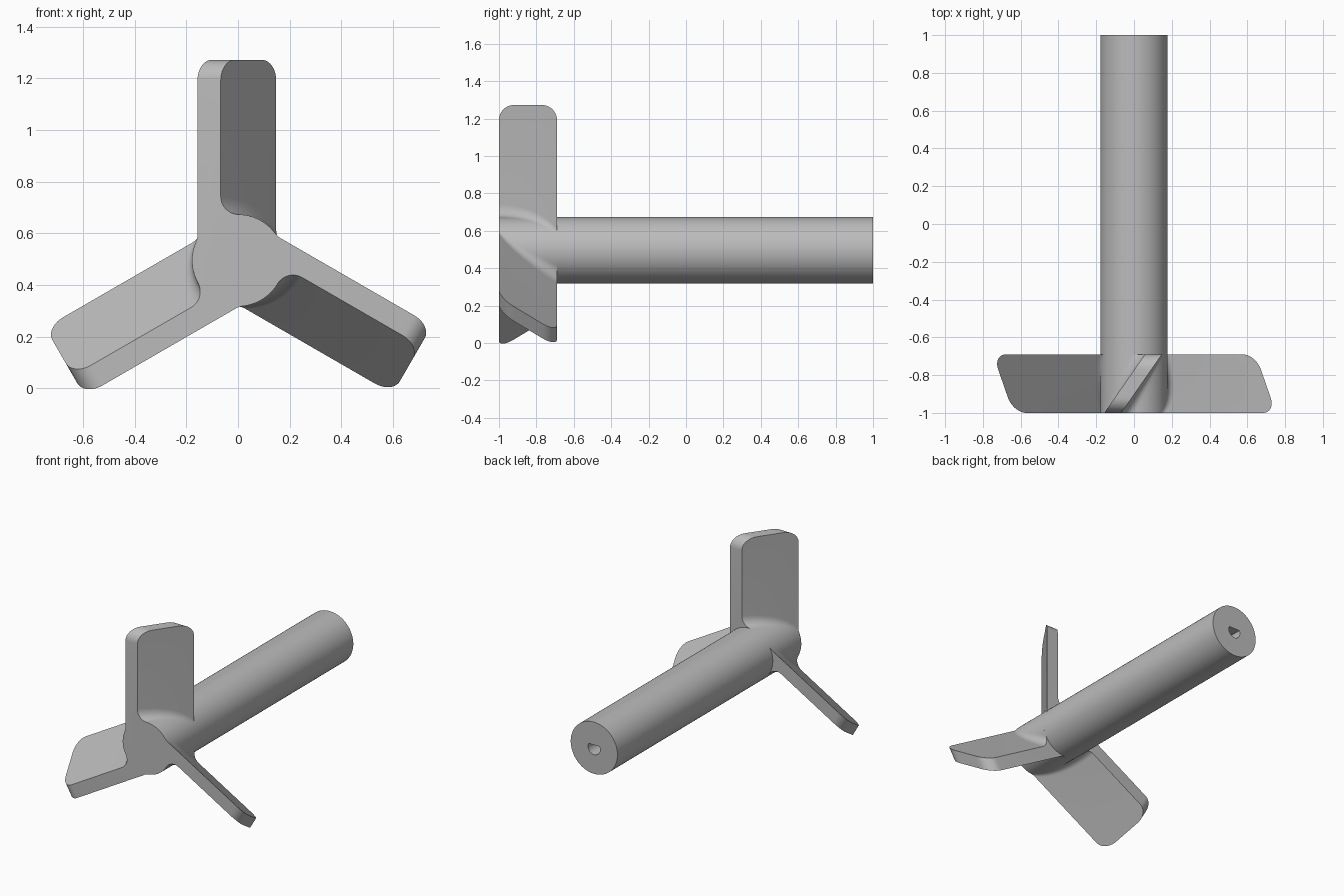
import bpy, bmesh
from math import sin, cos, pi, sqrt, atan2, radians

cube = bpy.data.objects.get("Cube")
if cube:
    bpy.data.objects.remove(cube)

AXIS_Z = 0.495               # height of the shaft axis
R = 0.178                    # hub and shaft radius
FRONT, BACK, END = -1.0, -0.69, 1.0
LEFT, RIGHT, WIDTH = -0.157, 0.148, 0.09   # slanted blade section
TIP, CORNER, FILLET = 0.777, 0.08, 0.07

grey = bpy.data.materials.new("plain grey")
grey.use_nodes = True
colour = (0.5, 0.5, 0.5, 1)
grey.diffuse_color = colour
grey.node_tree.nodes["Principled BSDF"].inputs["Base Color"].default_value = colour


def loft(name, rings, cap_start=True, cap_end=True):
    """Join rings of equal length into a skin with optional flat ends."""
    bm = bmesh.new()
    loops = [[bm.verts.new(p) for p in ring] for ring in rings]
    for a, b in zip(loops, loops[1:]):
        for i in range(len(a)):
            j = (i + 1) % len(a)
            bm.faces.new((a[i], a[j], b[j], b[i]))
    if cap_start:
        bm.faces.new(loops[0])
    if cap_end:
        bm.faces.new(loops[-1])
    bmesh.ops.recalc_face_normals(bm, faces=bm.faces)
    mesh = bpy.data.meshes.new(name)
    bm.to_mesh(mesh)
    bm.free()
    mesh.materials.append(grey)
    obj = bpy.data.objects.new(name, mesh)
    bpy.context.collection.objects.link(obj)
    bpy.ops.object.select_all(action="DESELECT")
    obj.select_set(True)
    bpy.context.view_layer.objects.active = obj
    bpy.ops.object.shade_smooth_by_angle(angle=radians(30))
    return obj


def fillet(x, steps=10):
    """Arc from the blade side at x down to the hub circle, and its hub angle."""
    cx = x + FILLET
    cz = sqrt((R + FILLET) ** 2 - cx ** 2)
    start, stop = pi, pi + atan2(cz, cx)
    arc = [start + (stop - start) * i / steps for i in range(steps + 1)]
    return [(cx + FILLET * cos(t), cz + FILLET * sin(t)) for t in arc], atan2(cx, cz)


def rotor_section(y):
    """Hub outline with three filleted blades at one depth."""
    slant = (y - FRONT) / (BACK - FRONT)
    x0 = LEFT + slant * (RIGHT - WIDTH - LEFT)
    d = max(0, CORNER - min(y - FRONT, BACK - y))
    top = TIP - CORNER + sqrt(max(0, CORNER ** 2 - d ** 2))
    right_arc, a0 = fillet(x0 + WIDTH)
    left_arc, a1 = fillet(-x0)
    a1 = 2 * pi / 3 - a1
    part = [(-x, z) for x, z in reversed(left_arc)]
    part += [(x0, top), (x0 + WIDTH, top)] + right_arc
    hub = [a0 + (a1 - a0) * i / 14 for i in range(1, 14)]
    part += [(R * sin(t), R * cos(t)) for t in hub]
    ring = []
    for k in range(3):
        c, s = cos(2 * pi * k / 3), sin(2 * pi * k / 3)
        ring += [(x * c + z * s, y, AXIS_Z - x * s + z * c) for x, z in part]
    return ring


# Rotor: hub and three slanted blades with rounded tips
round_steps = [CORNER * (1 - cos(pi / 2 * i / 10)) for i in range(11)]
span = BACK - FRONT - 2 * CORNER
depths = [FRONT + s for s in round_steps]
depths += [FRONT + CORNER + span * i / 8 for i in range(1, 8)]
depths += [BACK - s for s in reversed(round_steps)]
loft("bladed_hub", [rotor_section(y) for y in depths])


# Shaft with a blind D-shaped bore in its rear end
def circle(r, y, flat=1.0, n=96):
    return [(r * cos(2 * pi * i / n), y, AXIS_Z + min(r * sin(2 * pi * i / n), r * flat))
            for i in range(n)]


BORE, FLAT, BORE_DEPTH = 0.046, 0.45, 0.4
loft("shaft", [circle(R, BACK), circle(R, END), circle(BORE, END, FLAT),
               circle(BORE, END - BORE_DEPTH, FLAT)], cap_start=False)
